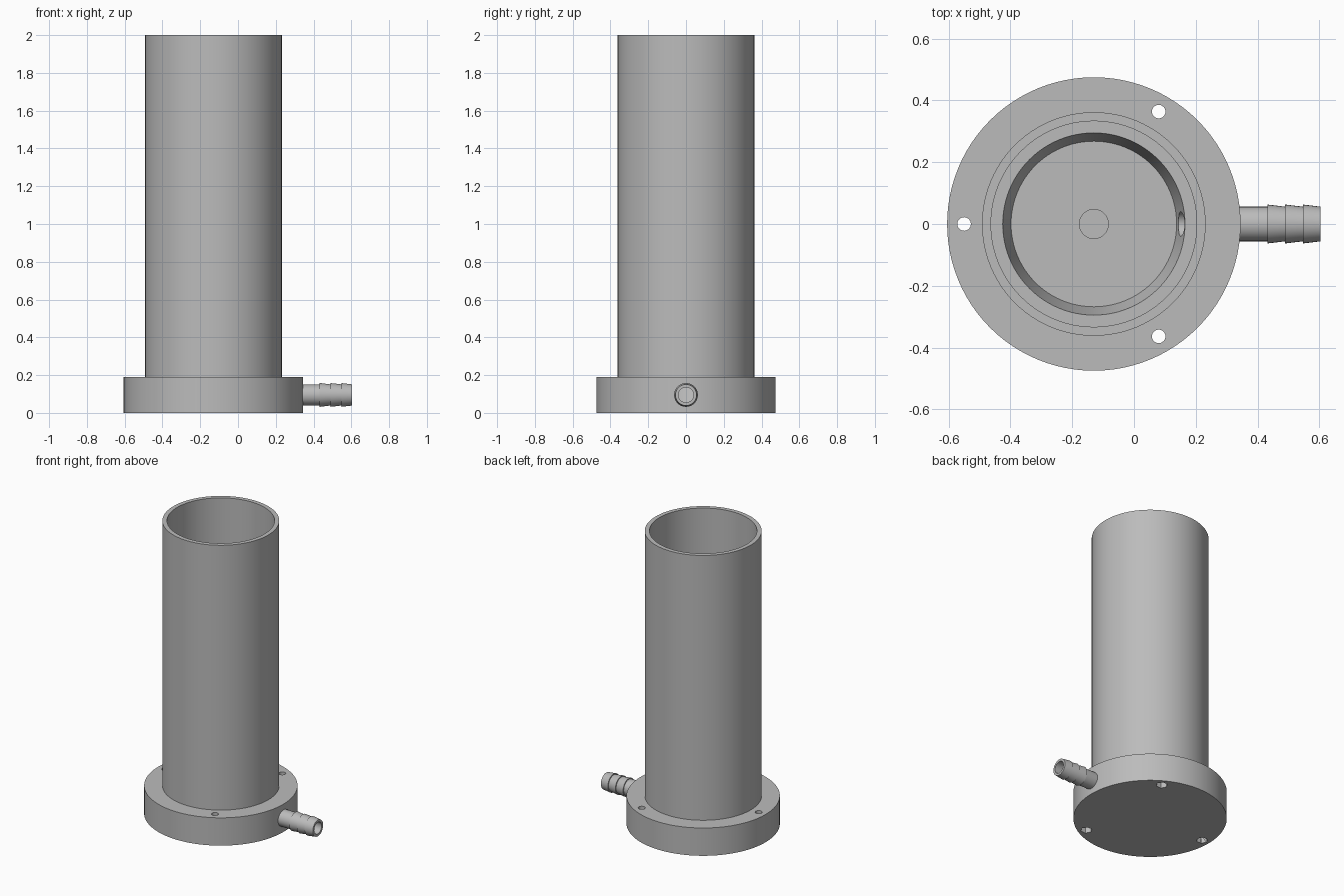
import bpy, bmesh, math
from mathutils import Matrix, Vector

if "Cube" in bpy.data.objects:
    bpy.data.objects.remove(bpy.data.objects["Cube"], do_unlink=True)

grey = bpy.data.materials.new("plain grey")
grey.use_nodes = True
grey.diffuse_color = (0.5, 0.5, 0.5, 1)
grey.node_tree.nodes["Principled BSDF"].inputs["Base Color"].default_value = (0.5, 0.5, 0.5, 1)

AXIS_X = -0.13      # centre line of the tube
SPOUT_Z = 0.095     # height of the hose spout
TO_X = Matrix.Rotation(math.pi / 2, 4, 'Y')   # turns local z to world x


def lathe(name, profile, sides, matrix, closed=False):
    """Spin (radius, height) points about z; radius 0 becomes a pole."""
    bm = bmesh.new()
    rings = []
    for r, h in profile:
        count = sides if r > 0 else 1
        rings.append([bm.verts.new((r * math.cos(2 * math.pi * i / sides),
                                    r * math.sin(2 * math.pi * i / sides), h))
                      for i in range(count)])
    pairs = list(zip(rings, rings[1:]))
    if closed:
        pairs.append((rings[-1], rings[0]))
    for a, b in pairs:
        for i in range(sides):
            j = (i + 1) % sides
            if len(a) == 1:
                bm.faces.new((a[0], b[j], b[i]))
            elif len(b) == 1:
                bm.faces.new((a[i], a[j], b[0]))
            else:
                bm.faces.new((a[i], a[j], b[j], b[i]))
    bmesh.ops.recalc_face_normals(bm, faces=bm.faces)
    bm.transform(matrix)
    mesh = bpy.data.meshes.new(name)
    bm.to_mesh(mesh)
    bm.free()
    mesh.materials.append(grey)
    obj = bpy.data.objects.new(name, mesh)
    bpy.context.collection.objects.link(obj)
    return obj


def rod(name, radius, start, end, sides, matrix):
    return lathe(name, [(0, start), (radius, start), (radius, end), (0, end)], sides, matrix)


def cut(target, cutter):
    """Subtract the cutter, then discard it."""
    cutter.hide_render = True
    mod = target.modifiers.new("cut", 'BOOLEAN')
    mod.operation = 'DIFFERENCE'
    mod.solver = 'EXACT'
    mod.object = cutter
    bpy.context.view_layer.objects.active = target
    bpy.ops.object.modifier_apply(modifier=mod.name)
    bpy.data.objects.remove(cutter, do_unlink=True)


def smooth(obj):
    bpy.ops.object.select_all(action='DESELECT')
    obj.select_set(True)
    bpy.context.view_layer.objects.active = obj
    bpy.ops.object.shade_smooth_by_angle(angle=math.radians(20))


centre = Matrix.Translation((AXIS_X, 0, 0))
spout_axis = Matrix.Translation((0, 0, SPOUT_Z)) @ TO_X

# Flanged base: tube socket, tapered bowl and a small dimple in the floor
base = lathe("base", [(0, 0), (0.475, 0), (0.475, 0.19), (0.362, 0.19), (0.362, 0.14),
                      (0.295, 0.14), (0.268, 0.03), (0.047, 0.03), (0.047, 0.02), (0, 0.02)],
             96, centre)

# Three screw holes with hexagonal nut pockets underneath
for k in range(3):
    angle = math.radians(60 + 120 * k)
    spot = centre @ Matrix.Rotation(angle, 4, 'Z') @ Matrix.Translation((0.42, 0, 0))
    cut(base, rod("screw_hole_cutter", 0.022, -0.1, 0.3, 24, spot))
    cut(base, rod("nut_pocket_cutter", 0.036, -0.1, 0.06, 6, spot))

# Side bore leading into the bowl
cut(base, rod("bore_cutter", 0.04, 0.05, 0.5, 32, spout_axis))

# Tall open tube
tube = lathe("tube", [(0.362, 0.14), (0.362, 2), (0.333, 2), (0.333, 0.14)], 96, centre, True)

# Hose spout: plain neck, then three tapered barbs around the bore
outline = [(0.04, 0.335), (0.056, 0.335), (0.056, 0.432)]
for k in range(3):
    x = 0.432 + 0.0575 * k
    outline += [(0.063, x), (0.056, x + 0.0575)]
outline.append((0.04, 0.6045))
spout = lathe("hose_spout", outline, 32, spout_axis, True)

for part in (base, tube, spout):
    smooth(part)
